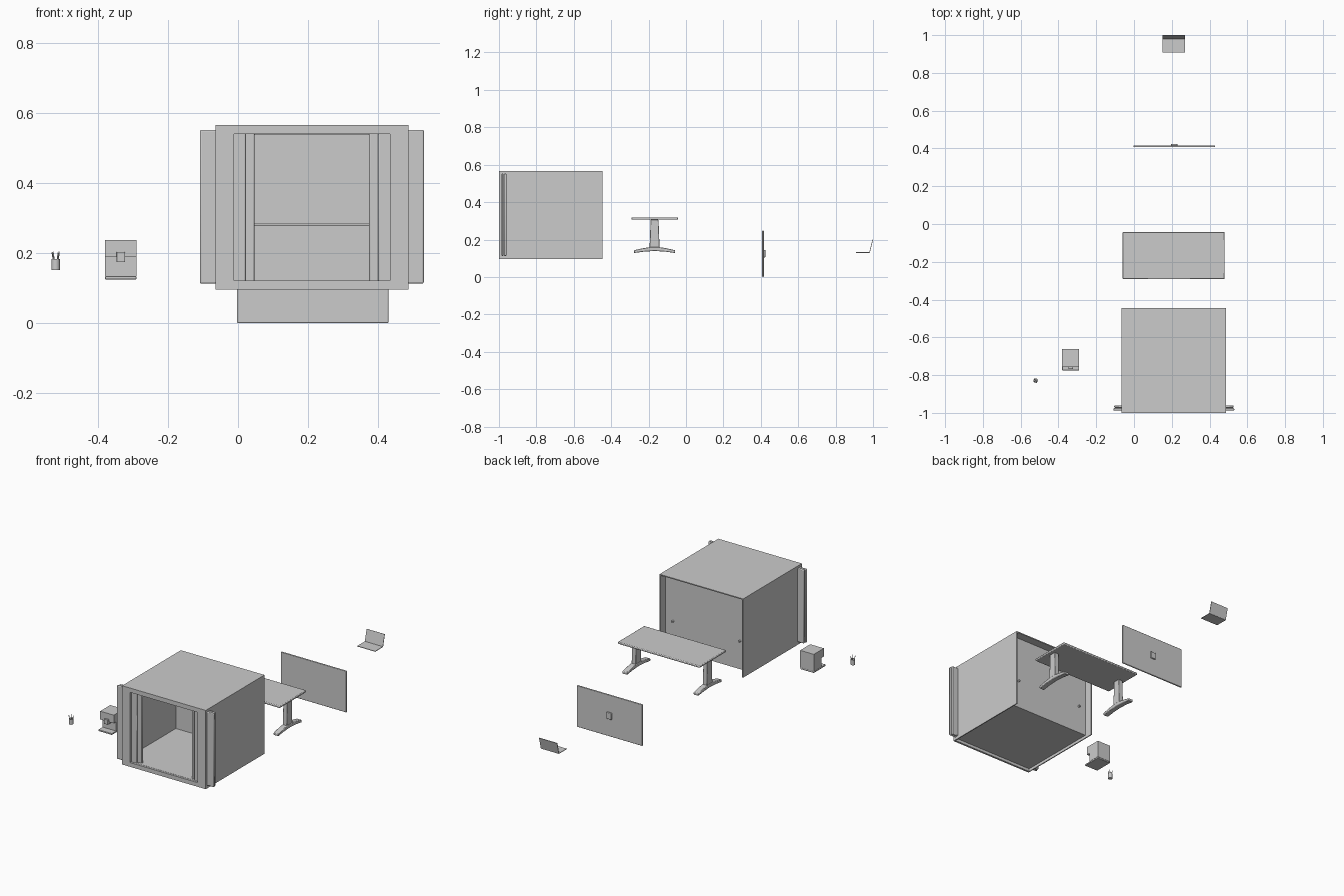
import bpy, bmesh, math
from mathutils import Vector

if "Cube" in bpy.data.objects:
    bpy.data.objects.remove(bpy.data.objects["Cube"])

def finish(name, bm, bevel=0, segs=2, smooth=False):
    bmesh.ops.recalc_face_normals(bm, faces=bm.faces)
    me = bpy.data.meshes.new(name)
    bm.to_mesh(me)
    bm.free()
    ob = bpy.data.objects.new(name, me)
    bpy.context.collection.objects.link(ob)
    if bevel:
        m = ob.modifiers.new("Bevel", 'BEVEL')
        m.width, m.segments, m.limit_method = bevel, segs, 'ANGLE'
    if bevel or smooth:
        bpy.ops.object.select_all(action='DESELECT')
        bpy.context.view_layer.objects.active = ob
        ob.select_set(True)
        bpy.ops.object.shade_smooth_by_angle(angle=math.radians(35))
    return ob

def box(name, x, y, z, bevel=0, segs=2):
    """Box from (min, max) pairs."""
    bm = bmesh.new()
    bmesh.ops.create_cube(bm, size=1)
    for v in bm.verts:
        v.co = [(r[0] + r[1]) / 2 + c * (r[1] - r[0]) for r, c in zip((x, y, z), v.co)]
    return finish(name, bm, bevel, segs)

def rod(name, a, b, r, r2=None, sides=16):
    """Cylinder or cone between two points."""
    a, b = Vector(a), Vector(b)
    bm = bmesh.new()
    bmesh.ops.create_cone(bm, cap_ends=True, segments=sides, radius1=r,
                          radius2=r if r2 is None else r2, depth=(b - a).length)
    q = (b - a).to_track_quat('Z', 'Y')
    for v in bm.verts:
        v.co = q @ v.co + (a + b) / 2
    return finish(name, bm, smooth=True)

def extrude_x(name, profile, x0, x1, bevel=0):
    """Extrude a closed (y, z) profile along x."""
    bm = bmesh.new()
    f = bm.faces.new([bm.verts.new((x0, y, z)) for y, z in profile])
    res = bmesh.ops.extrude_face_region(bm, geom=[f])
    for v in res['geom']:
        if isinstance(v, bmesh.types.BMVert):
            v.co.x = x1
    return finish(name, bm, bevel)

CX = 0.211          # centre line of the cab

# --- Lift cab: front frame ring ---
bm = bmesh.new()
rings = []
for y in (-1.0, -0.988):
    for hx, z0, z1 in ((0.276, 0.096, 0.566), (0.223, 0.121, 0.54)):
        rings.append([bm.verts.new((CX + sx * hx, y, z)) for sx, z in
                      ((-1, z0), (1, z0), (1, z1), (-1, z1))])
fo, fi, bo, bi = rings
for i in range(4):
    j = (i + 1) % 4
    for a, b in ((fo, fi), (fi, bi), (bi, bo), (bo, fo)):
        bm.faces.new((a[i], a[j], b[j], b[i]))
finish("front_frame", bm)

# --- Cab shell ---
box("cab_roof", (CX - 0.276, CX + 0.276), (-0.988, -0.446), (0.56, 0.566))
box("cab_ceiling", (CX - 0.271, CX + 0.271), (-0.955, -0.496), (0.537, 0.543))
box("cab_floor", (CX - 0.271, CX + 0.271), (-0.988, -0.496), (0.113, 0.122))
box("cab_back_wall", (CX - 0.271, CX + 0.271), (-0.502, -0.496), (0.113, 0.56))

for side, s in (("left", -1), ("right", 1)):
    def span(a, b):
        return tuple(sorted((CX + s * a, CX + s * b)))
    box(side + "_cab_wall", span(0.27, 0.276), (-0.988, -0.446), (0.096, 0.56))
    # telescoping door leaves, half open
    box(side + "_outer_door", span(0.189, 0.32), (-0.987, -0.975), (0.113, 0.552), 0.004)
    box(side + "_inner_door", span(0.164, 0.316), (-0.973, -0.96), (0.113, 0.552), 0.004)
    # handrail fixings through the back wall
    x = CX + s * 0.221
    rod(side + "_handrail_bracket", (x, -0.522, 0.282), (x, -0.484, 0.282), 0.006)
rod("handrail", (CX - 0.23, -0.522, 0.282), (CX + 0.23, -0.522, 0.282), 0.004)

# --- Table with two T-shaped legs ---
box("table_top", (-0.06, 0.48), (-0.292, -0.042), (0.306, 0.319), 0.004)
YC = -0.168
half = [(0.11, 0.128), (0.11, 0.143), (0.06, 0.154), (0.02, 0.16)]
foot = [(YC + y, z) for y, z in half] + [(YC - y, z) for y, z in reversed(half)]
foot += [(YC - 0.06, 0.135), (YC, 0.139), (YC + 0.06, 0.135)]
column = [(YC - 0.027, 0.15), (YC + 0.027, 0.15), (YC + 0.021, 0.306), (YC - 0.021, 0.306)]
for side, x in (("left", -0.025), ("right", 0.445)):
    extrude_x(side + "_table_foot", foot, x - 0.016, x + 0.016, 0.003)
    extrude_x(side + "_table_column", column, x - 0.014, x + 0.014, 0.003)

# --- Flat screen with wall mount ---
box("screen_panel", (-0.003, 0.43), (0.407, 0.416), (0.0, 0.247), 0.003)
box("screen_mount", (0.196, 0.23), (0.415, 0.424), (0.105, 0.145), 0.003)

# --- Laptop ---
box("laptop_base", (0.151, 0.27), (0.908, 0.982), (0.129, 0.132))
extrude_x("laptop_lid", [(0.98, 0.13), (0.983, 0.13), (1.0, 0.199), (0.997, 0.2)], 0.151, 0.27)

# --- Drinks machine ---
XM = -0.335
box("machine_upper_body", (XM - 0.045, XM + 0.045), (-0.757, -0.662), (0.188, 0.237))
box("machine_lower_body", (XM - 0.045, XM + 0.045), (-0.735, -0.662), (0.134, 0.188))
box("machine_tray", (XM - 0.045, XM + 0.045), (-0.775, -0.662), (0.125, 0.134), 0.002)
box("machine_spout", (XM - 0.012, XM + 0.012), (-0.767, -0.735), (0.174, 0.203), 0.001)

# --- Pencil cup ---
PX, PY = -0.521, -0.829
bm = bmesh.new()
loops = [[bm.verts.new((PX + r * math.cos(k * math.tau / 20), PY + r * math.sin(k * math.tau / 20), z))
          for k in range(20)] for r, z in ((0.012, 0.151), (0.012, 0.183), (0.0105, 0.183), (0.0105, 0.153))]
for a, b in zip(loops, loops[1:]):
    for k in range(20):
        bm.faces.new((a[k], a[(k + 1) % 20], b[(k + 1) % 20], b[k]))
bm.faces.new(loops[0])
bm.faces.new(loops[-1])
finish("pencil_cup", bm, smooth=True)
for i in range(4):
    a = math.radians(35 + 90 * i)
    d = Vector((math.cos(a), math.sin(a), 0))
    base, tip = Vector((PX, PY, 0.154)) + d * 0.003, Vector((PX, PY, 0.199)) + d * 0.012
    rod(f"pencil_{i + 1}", base, tip, 0.0018, sides=6)
    rod(f"pencil_tip_{i + 1}", tip, tip + (tip - base).normalized() * 0.006, 0.0018, 0.0003, sides=6)
